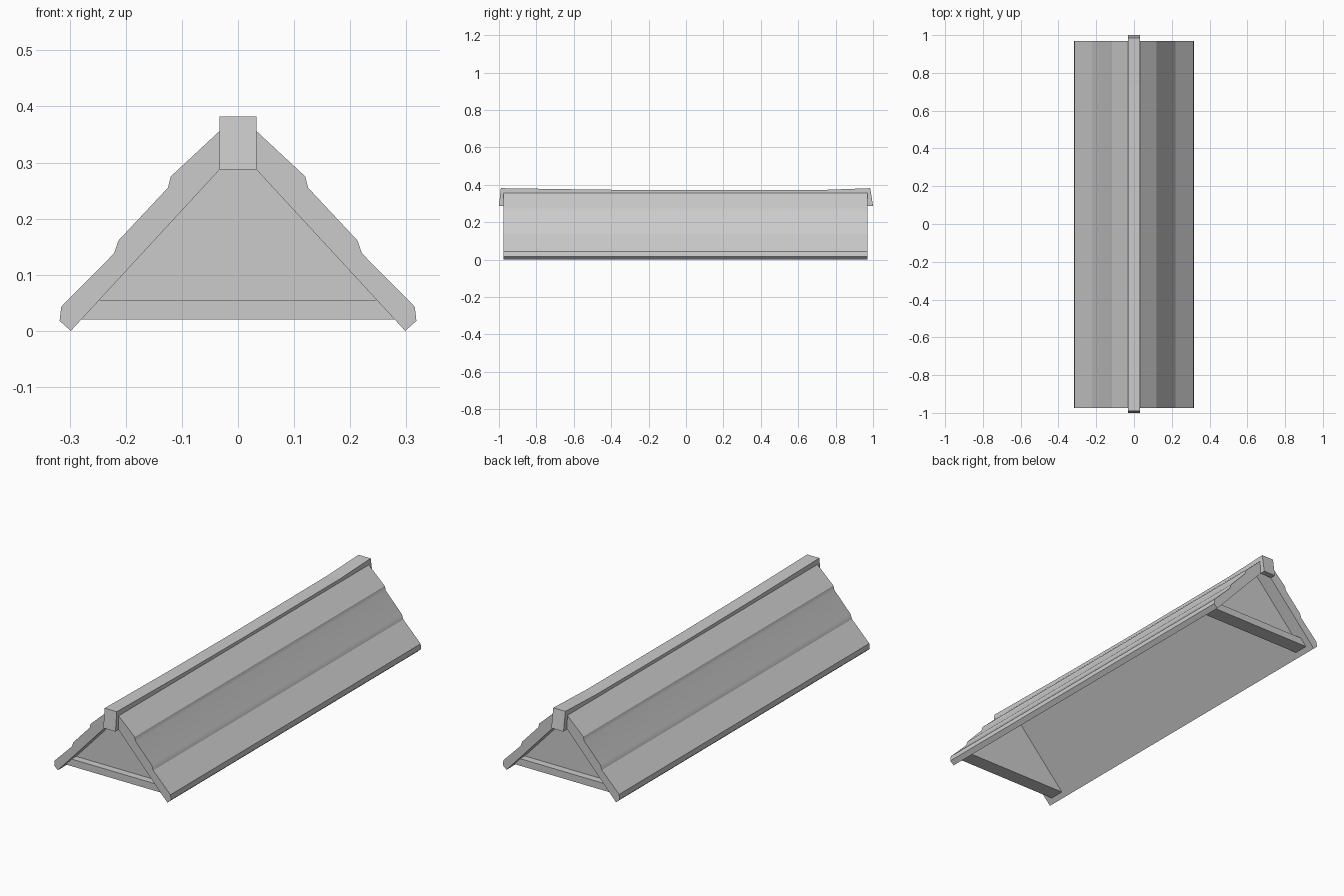
import bpy
import bmesh
from mathutils import Vector

cube = bpy.data.objects.get("Cube")
if cube:
    bpy.data.objects.remove(cube)

GREY = (0.6, 0.6, 0.6, 1.0)
grey = bpy.data.materials.new("stone grey")
grey.use_nodes = True
grey.diffuse_color = GREY
grey.node_tree.nodes["Principled BSDF"].inputs["Base Color"].default_value = GREY


def prism(name, outline, offset, smooth=()):
    """Extrude a closed outline along offset; smooth lists the outline edges to shade softly."""
    bm = bmesh.new()
    near = [bm.verts.new(p) for p in outline]
    far = [bm.verts.new(Vector(p) + Vector(offset)) for p in outline]
    bm.faces.new(near)
    bm.faces.new(far[::-1])
    n = len(near)
    for i in range(n):
        j = (i + 1) % n
        side = bm.faces.new((near[j], near[i], far[i], far[j]))
        side.smooth = i in smooth
    bmesh.ops.recalc_face_normals(bm, faces=bm.faces[:])
    mesh = bpy.data.meshes.new(name)
    bm.to_mesh(mesh)
    bm.free()
    mesh.materials.append(grey)
    obj = bpy.data.objects.new(name, mesh)
    bpy.context.collection.objects.link(obj)
    return obj


FRONT, BACK = -0.975, 0.97

# Stepped roof slopes, with the middle course and its two steps shaded softly
slope = [(0, 0.355), (0.033, 0.358), (0.12, 0.277), (0.125, 0.257),
         (0.213, 0.163), (0.221, 0.14), (0.315, 0.045), (0.318, 0.02),
         (0.298, 0.002), (0.034, 0.288), (0, 0.325)]
for side, label in ((1, "left"), (-1, "right")):
    prism(label + "_roof_slope", [(side * x, FRONT, z) for x, z in slope],
          (0, BACK - FRONT, 0), smooth=(2, 3, 4))

# Recessed gable walls and their tie beams
wall = [(-0.275, 0.03), (0.275, 0.03), (0, 0.328)]
beam = [(-0.282, 0.02), (0.282, 0.02), (0.25, 0.055), (-0.25, 0.055)]
for end, inward, label in ((FRONT, 1, "front"), (BACK, -1, "back")):
    prism(label + "_gable_wall", [(x, end + inward * 0.07, z) for x, z in wall],
          (0, inward * 0.04, 0))
    prism(label + "_tie_beam", [(x, end + inward * 0.035, z) for x, z in beam],
          (0, inward * 0.075, 0))

# Sagging ridge beam with a drop block at each end
ridge = [(-1, 0.288), (-0.99, 0.382), (-0.46, 0.374), (0, 0.371), (0.74, 0.373),
         (0.985, 0.382), (1, 0.288), (0.971, 0.288), (0.971, 0.335),
         (-0.976, 0.335), (-0.976, 0.288)]
prism("ridge_beam", [(-0.033, y, z) for y, z in ridge], (0.066, 0, 0))

# Rest the roof on the ground
for obj in bpy.context.collection.objects:
    if obj.type == "MESH" and obj.name.endswith("roof_slope"):
        obj.location.z = -0.002
